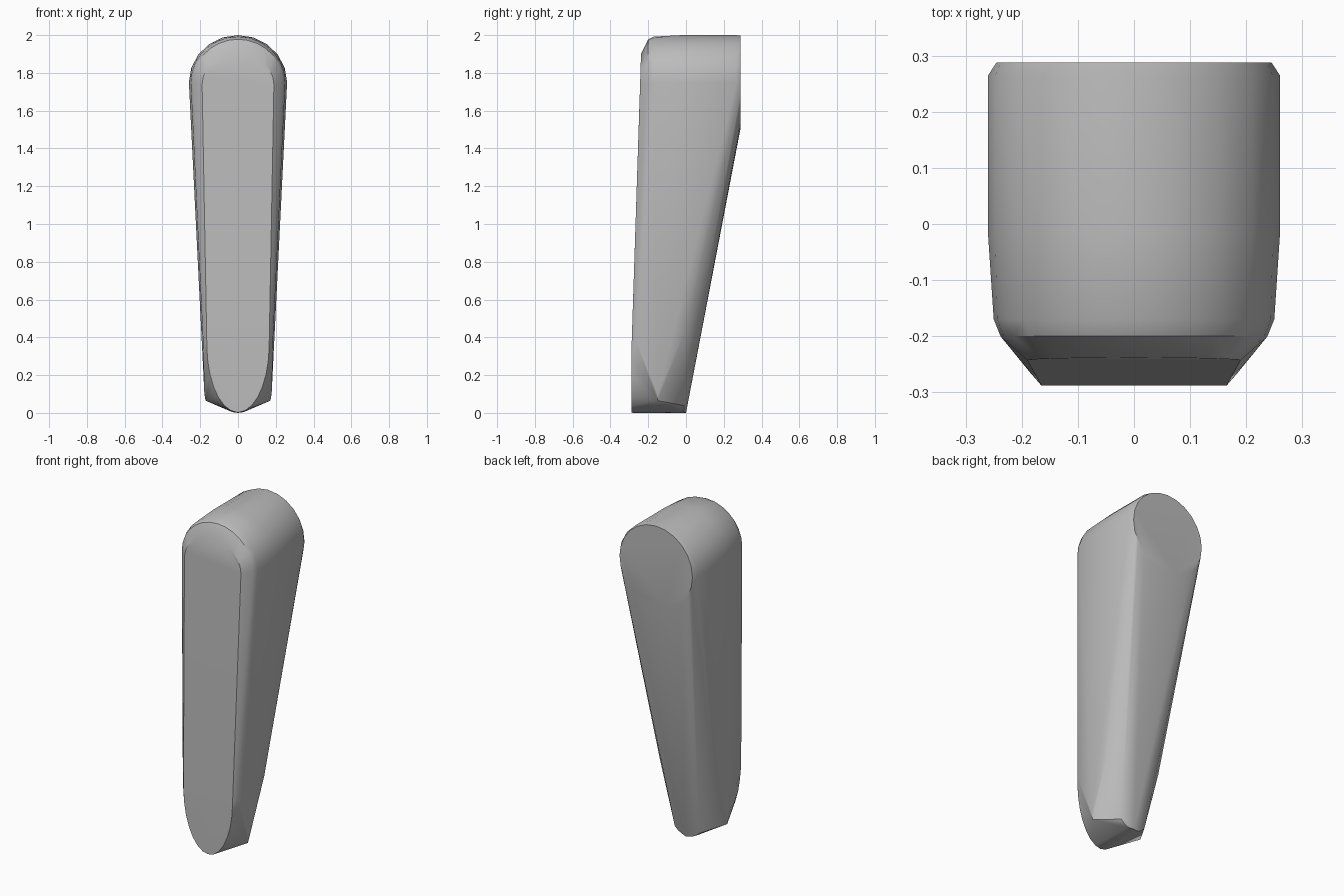
import bpy, bmesh, math

cube = bpy.data.objects.get("Cube")
if cube:
    bpy.data.objects.remove(cube, do_unlink=True)

gray = bpy.data.materials.new("plain gray")
gray.use_nodes = True
gray.diffuse_color = (0.5, 0.5, 0.5, 1)
gray.node_tree.nodes["Principled BSDF"].inputs["Base Color"].default_value = (0.5, 0.5, 0.5, 1)


def arc(y, cz, rx, rz, start, end, steps, slope=0.0):
    """Elliptical arc facing the front; slope leans it in y with height."""
    pts = []
    for i in range(steps + 1):
        a = math.radians(start + (end - start) * i / steps)
        z = cz + rz * math.sin(a)
        pts.append((rx * math.cos(a), y + slope * (z - cz), z))
    return pts


def mirrored(x, y, z):
    return [(x, y, z), (-x, y, z)]


points = []
# Rounded top and flat oval rear end
points += arc(0.288, 1.75, 0.245, 0.247, 0, 360, 24)
points += arc(0.265, 1.75, 0.26, 0.25, 0, 180, 10)
points += arc(-0.02, 1.75, 0.26, 0.25, 0, 180, 10)
points += arc(-0.17, 1.75, 0.25, 0.242, 0, 180, 14)
points += arc(-0.2, 1.75, 0.238, 0.228, 0, 180, 14)
# Front face: narrow plateau with soft sides
points += arc(-0.243, 1.74, 0.19, 0.16, 0, 180, 12, 0.03)
points += mirrored(0.08, -0.288, 0.35)
points += mirrored(0.185, -0.265, 0.38)
# Flat flanks along the tapering back
points += mirrored(0.183, -0.01, 0.42)
# Pointed oval lower tip, wider in the middle
points += arc(-0.288, 0.36, 0.165, 0.357, 180, 360, 14)
points += arc(-0.01, 0.09, 0.1, 0.09, 215, 325, 6)
points += mirrored(0.172, -0.15, 0.065)
points += mirrored(0.178, -0.15, 0.1)
points += [(0, -0.28, 0), (0, 0, 0)]

bm = bmesh.new()
for p in points:
    bm.verts.new(p)
bmesh.ops.remove_doubles(bm, verts=bm.verts[:], dist=0.002)
hull = bmesh.ops.convex_hull(bm, input=bm.verts[:], use_existing_faces=False)
loose = {v for v in hull["geom_interior"] + hull["geom_unused"]
         if isinstance(v, bmesh.types.BMVert) and not v.link_faces}
bmesh.ops.delete(bm, geom=list(loose), context="VERTS")
bmesh.ops.dissolve_limit(bm, angle_limit=math.radians(1),
                         verts=bm.verts[:], edges=bm.edges[:])
bmesh.ops.recalc_face_normals(bm, faces=bm.faces[:])

mesh = bpy.data.meshes.new("tapered_body")
bm.to_mesh(mesh)
bm.free()
mesh.materials.append(gray)
body = bpy.data.objects.new("tapered_body", mesh)
bpy.context.collection.objects.link(body)

# Smooth rounding, crisp edges
bpy.ops.object.select_all(action="DESELECT")
body.select_set(True)
bpy.context.view_layer.objects.active = body
bpy.ops.object.shade_smooth_by_angle(angle=math.radians(30))
